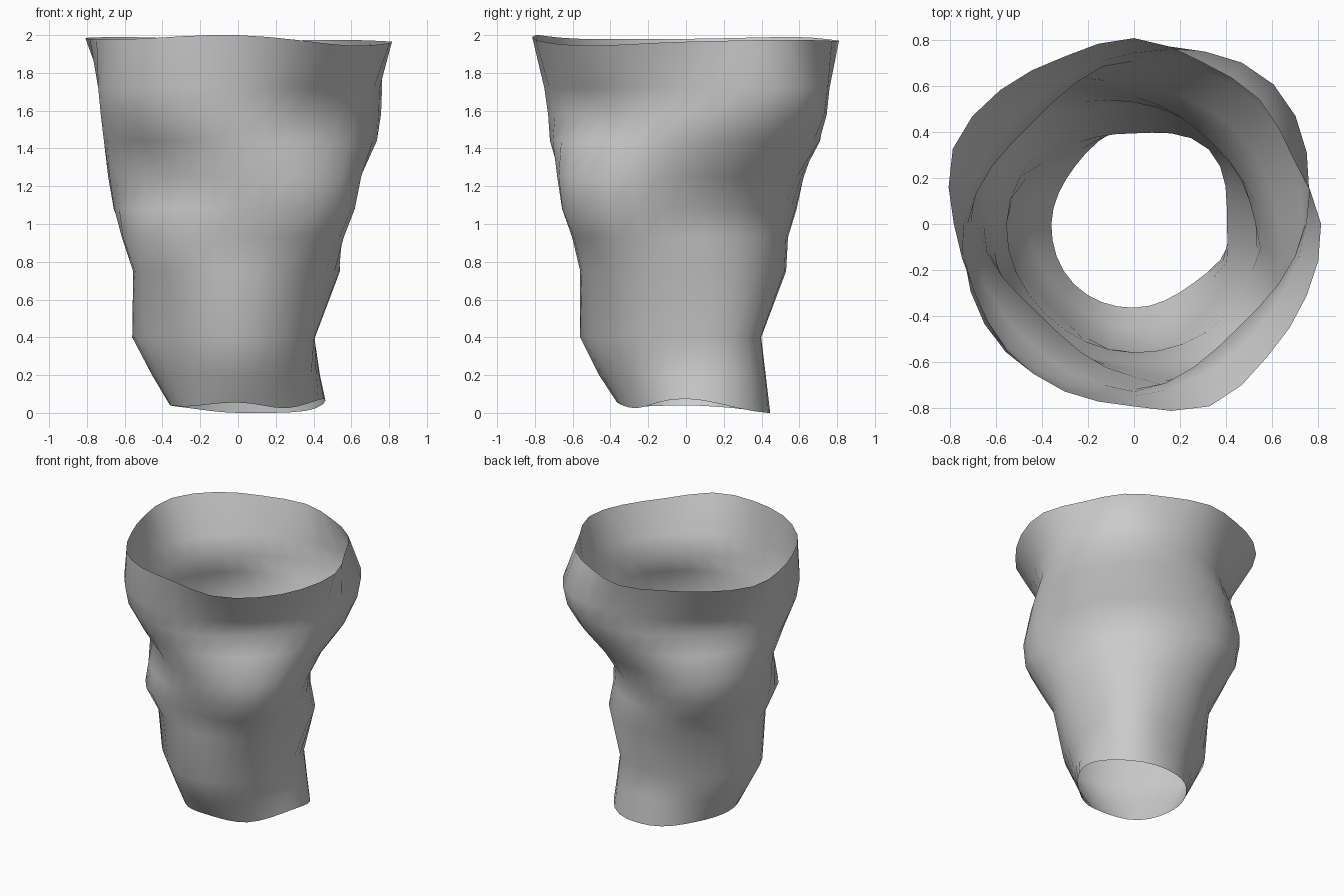
import bpy, bmesh, math

SEGMENTS = 32

# Cross-sections: height, then radii every 45 degrees from +x, anticlockwise
SECTIONS = [
    (0.00, [.455, .50, .435, .36, .36, .37, .365, .365]),
    (0.20, [.43, .48, .415, .40, .455, .435, .46, .42]),
    (0.40, [.405, .46, .395, .45, .56, .51, .56, .485]),
    (0.75, [.54, .53, .53, .52, .555, .55, .56, .565]),
    (0.93, [.53, .50, .53, .62, .615, .64, .60, .67]),
    (1.08, [.565, .49, .555, .70, .655, .61, .64, .75]),
    (1.25, [.63, .60, .61, .73, .68, .57, .665, .765]),
    (1.44, [.735, .75, .71, .69, .71, .69, .72, .71]),
    (1.58, [.745, .83, .73, .625, .725, .765, .73, .64]),
    (1.72, [.75, .86, .745, .69, .74, .79, .75, .71]),
    # rim, every 22.5 degrees
    (1.97, [.815, .75, .77, .765, .81, .79, .825, .855,
            .785, .755, .78, .79, .795, .86, .82, .815]),
]
# Wavy heights of the two open edges
BOTTOM_Z = [.075, .01, .0, .025, .04, .035, .055, .025]
TOP_Z = [1.965, 1.975, 1.97, 1.99, 1.98, 1.98, 2.0, 1.945]


def around(values, u):
    """Smooth periodic interpolation of values, u in 0..1."""
    n = len(values)
    i = math.floor(u * n)
    t = u * n - i
    a, b, c, d = (values[(i + k) % n] for k in (-1, 0, 1, 2))
    return b + .5 * t * (c - a + t * (2*a - 5*b + 4*c - d + t * (3*(b - c) + d - a)))


# Open tube skin, one ring of vertices per section
bm = bmesh.new()
rings = []
for k, (z, radii) in enumerate(SECTIONS):
    ring = []
    for s in range(SEGMENTS):
        u = s / SEGMENTS
        r, h, a = around(radii, u), z, math.tau * u
        if k == 0:
            h = max(0, around(BOTTOM_Z, u))
        elif k == len(SECTIONS) - 1:
            h = min(2, around(TOP_Z, u))
        ring.append(bm.verts.new((r * math.cos(a), r * math.sin(a), h)))
    rings.append(ring)
for lo, hi in zip(rings, rings[1:]):
    for s in range(SEGMENTS):
        n = (s + 1) % SEGMENTS
        bm.faces.new((lo[s], lo[n], hi[n], hi[s])).smooth = True

mesh = bpy.data.meshes.new("wavy_open_vase")
bm.to_mesh(mesh)
bm.free()
vase = bpy.data.objects.new("wavy_open_vase", mesh)
bpy.context.collection.objects.link(vase)
